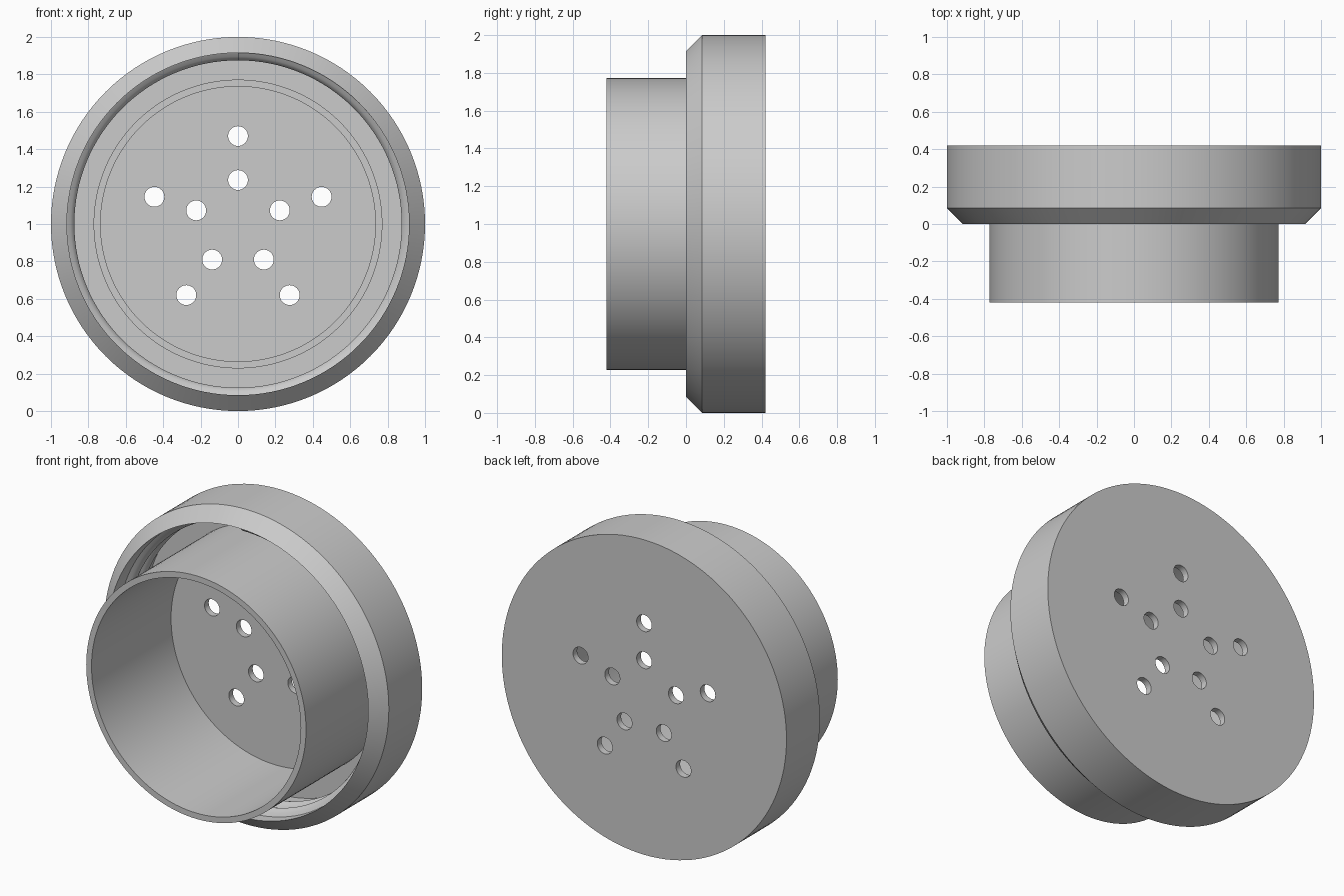
import bpy, bmesh, math
from mathutils import Matrix, Vector

if "Cube" in bpy.data.objects:
    bpy.data.objects.remove(bpy.data.objects["Cube"])

SEGS = 128
FLOOR, BACK = 0.378, 0.42


def add_object(name, bm):
    bmesh.ops.recalc_face_normals(bm, faces=bm.faces)
    mesh = bpy.data.meshes.new(name)
    bm.to_mesh(mesh)
    bm.free()
    ob = bpy.data.objects.new(name, mesh)
    bpy.context.collection.objects.link(ob)
    return ob


def smooth(ob):
    bpy.ops.object.select_all(action='DESELECT')
    bpy.context.view_layer.objects.active = ob
    ob.select_set(True)
    bpy.ops.object.shade_smooth_by_angle(angle=math.radians(30))


def polar(r, y, a):
    return Vector((r * math.sin(a), y, 1 + r * math.cos(a)))


# Lathed cap: back plate, chamfered outer rim and inner tube
profile = [(0, BACK), (1, BACK), (1, 0.085), (0.915, 0), (0.915, FLOOR),
           (0.772, FLOOR), (0.772, -0.42), (0.735, -0.42), (0.735, FLOOR), (0, FLOOR)]
bm = bmesh.new()
verts = [bm.verts.new(polar(r, y, 0)) for r, y in profile]
edges = [bm.edges.new(pair) for pair in zip(verts, verts[1:])]
bmesh.ops.spin(bm, geom=verts + edges, cent=(0, 0, 1), axis=(0, 1, 0),
               angle=math.tau, steps=SEGS)
bmesh.ops.remove_doubles(bm, verts=bm.verts, dist=1e-4)
cap = add_object("cap_body", bm)

# Two rings of five drain holes
bm = bmesh.new()
for ring in (0.235, 0.47):
    for i in range(5):
        place = Matrix.Translation(polar(ring, 0.4, i * math.tau / 5))
        bmesh.ops.create_cone(bm, cap_ends=True, segments=32, radius1=0.053,
                              radius2=0.053, depth=0.2,
                              matrix=place @ Matrix.Rotation(math.pi / 2, 4, 'X'))
cutter = add_object("hole_cutter", bm)
cutter.hide_render = True
cutter.hide_set(True)
cut = cap.modifiers.new("holes", 'BOOLEAN')
cut.object, cut.operation, cut.solver = cutter, 'DIFFERENCE', 'EXACT'
bpy.context.view_layer.objects.active = cap
cap.select_set(True)
bpy.ops.object.modifier_apply(modifier=cut.name)
bpy.data.objects.remove(cutter)
smooth(cap)

# Helical thread with a rounded crest inside the rim
turns, pitch, start = 2, 0.11, 0.06
section = [(0.92, -0.045), (0.895, -0.03), (0.88, -0.014), (0.875, 0),
           (0.88, 0.014), (0.895, 0.03), (0.92, 0.045)]
bm = bmesh.new()
loops = []
for i in range(turns * SEGS + 1):
    t = i / SEGS
    loops.append([bm.verts.new(polar(r, start + pitch * t + y, t * math.tau))
                  for r, y in section])
n = len(section)
for a, b in zip(loops, loops[1:]):
    for j in range(n):
        k = (j + 1) % n
        bm.faces.new((a[j], a[k], b[k], b[j]))
bm.faces.new(loops[0])
bm.faces.new(loops[-1])
smooth(add_object("inner_thread", bm))
